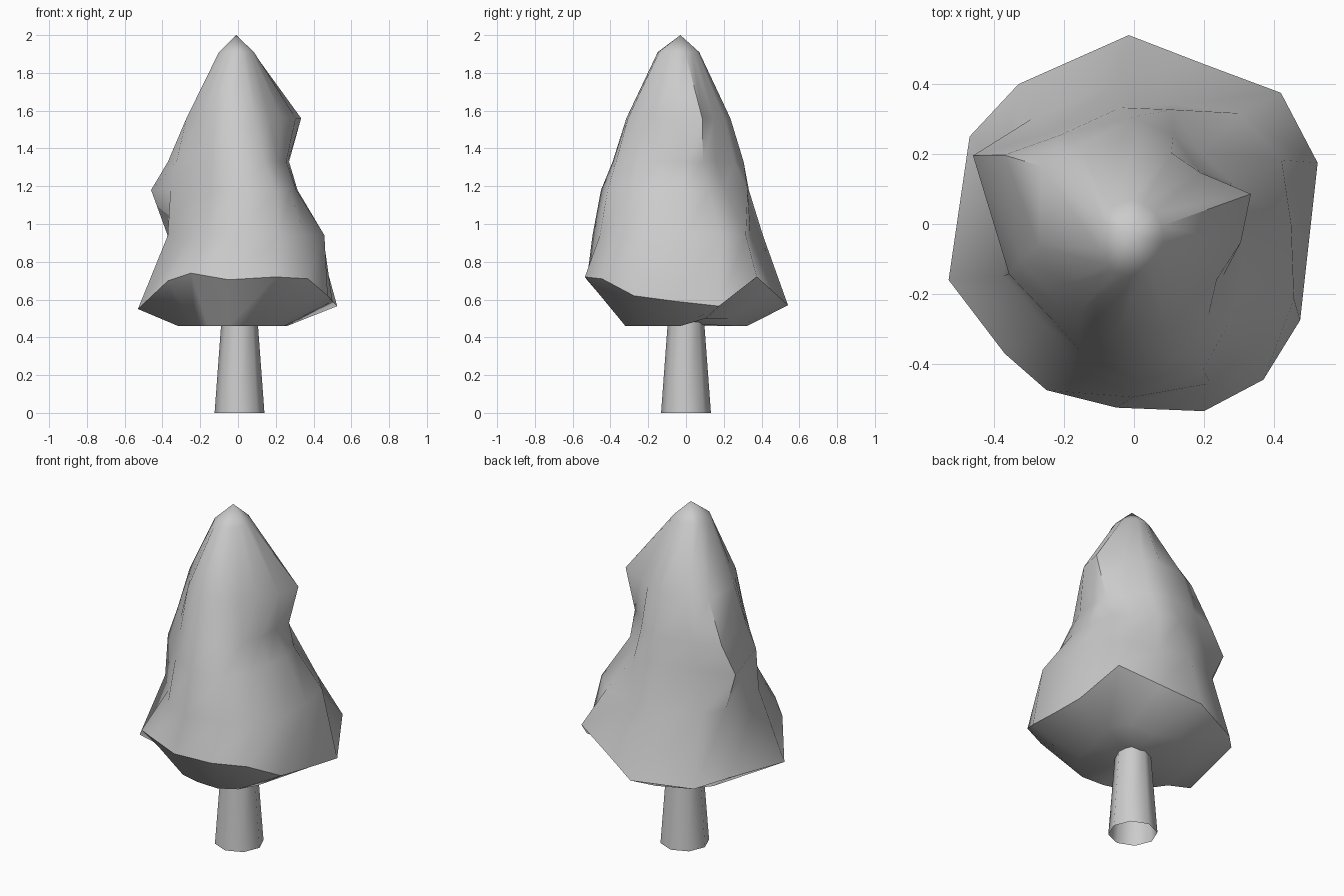
import bpy, bmesh, math
from math import cos, sin, radians

if "Cube" in bpy.data.objects:
    bpy.data.objects.remove(bpy.data.objects["Cube"])


def finish(name, bm, angle):
    me = bpy.data.meshes.new(name)
    bm.to_mesh(me)
    bm.free()
    ob = bpy.data.objects.new(name, me)
    bpy.context.collection.objects.link(ob)
    bpy.ops.object.select_all(action='DESELECT')
    bpy.context.view_layer.objects.active = ob
    ob.select_set(True)
    bpy.ops.object.shade_smooth_by_angle(angle=radians(angle))
    return ob


def loft(bm, rings):
    for a, b in zip(rings, rings[1:]):
        n = len(a)
        for i in range(n):
            j = (i + 1) % n
            bm.faces.new((a[i], a[j], b[j], b[i]))


def fan(bm, ring, tip):
    v = bm.verts.new(tip)
    for i in range(len(ring)):
        bm.faces.new((ring[i], ring[(i + 1) % len(ring)], v))


# Lower rim of the foliage, counter-clockwise from the left
rim = [(-.53, -.16, .55), (-.37, -.37, .70), (-.25, -.475, .74), (-.05, -.525, .705),
       (.20, -.535, .72), (.37, -.445, .71), (.475, -.275, .62), (.50, -.05, .59),
       (.525, .175, .565), (.42, .375, .72), (.20, .457, .645), (-.015, .54, .57),
       (-.33, .40, .55), (-.47, .25, .60)]
angles = [math.atan2(y, x) for x, y, z in rim]

# Foliage levels: height, twist in degrees, radii in the same order round the tree
levels = [
    (.94, 5, (.40, .385, .44, .495, .505, .50, .505, .45, .46, .435, .36, .41, .42, .405)),
    (1.18, 5, (.385, .36, .395, .45, .46, .39, .34, .315, .305, .28, .345, .335, .36, .50)),
    (1.33, 0, (.34, .315, .345, .39, .395, .335, .295, .265, .285, .24, .28, .305, .33, .42)),
    (1.56, -4, (.28, .26, .29, .32, .32, .28, .285, .31, .345, .24, .23, .235, .27, .31)),
]

# Foliage: underside, rim, lumpy rings and tip
bm = bmesh.new()
under = [bm.verts.new((x * .56 - .02, y * .6, .5 if i in (8, 9) else .46))
         for i, (x, y, z) in enumerate(rim)]
rings = [under, [bm.verts.new(p) for p in rim]]
for z, twist, radii in levels:
    t = radians(twist)
    rings.append([bm.verts.new((r * cos(a + t), r * sin(a + t), z))
                  for a, r in zip(angles, radii)])
rings.append([bm.verts.new((-.01 + .095 * cos(a), -.04 + .11 * sin(a), 1.91)) for a in angles])
loft(bm, rings)
fan(bm, rings[-1], (-.01, -.03, 2.0))
fan(bm, under[::-1], (0, 0, .47))
bmesh.ops.recalc_face_normals(bm, faces=bm.faces)
finish("foliage", bm, 50)

# Trunk: open tapered tube
bm = bmesh.new()
tube = []
for r, z in ((.132, 0), (.095, .5)):
    tube.append([bm.verts.new((.008 + r * cos(math.tau * i / 8), r * sin(math.tau * i / 8), z))
                 for i in range(8)])
loft(bm, tube)
finish("trunk", bm, 60)
